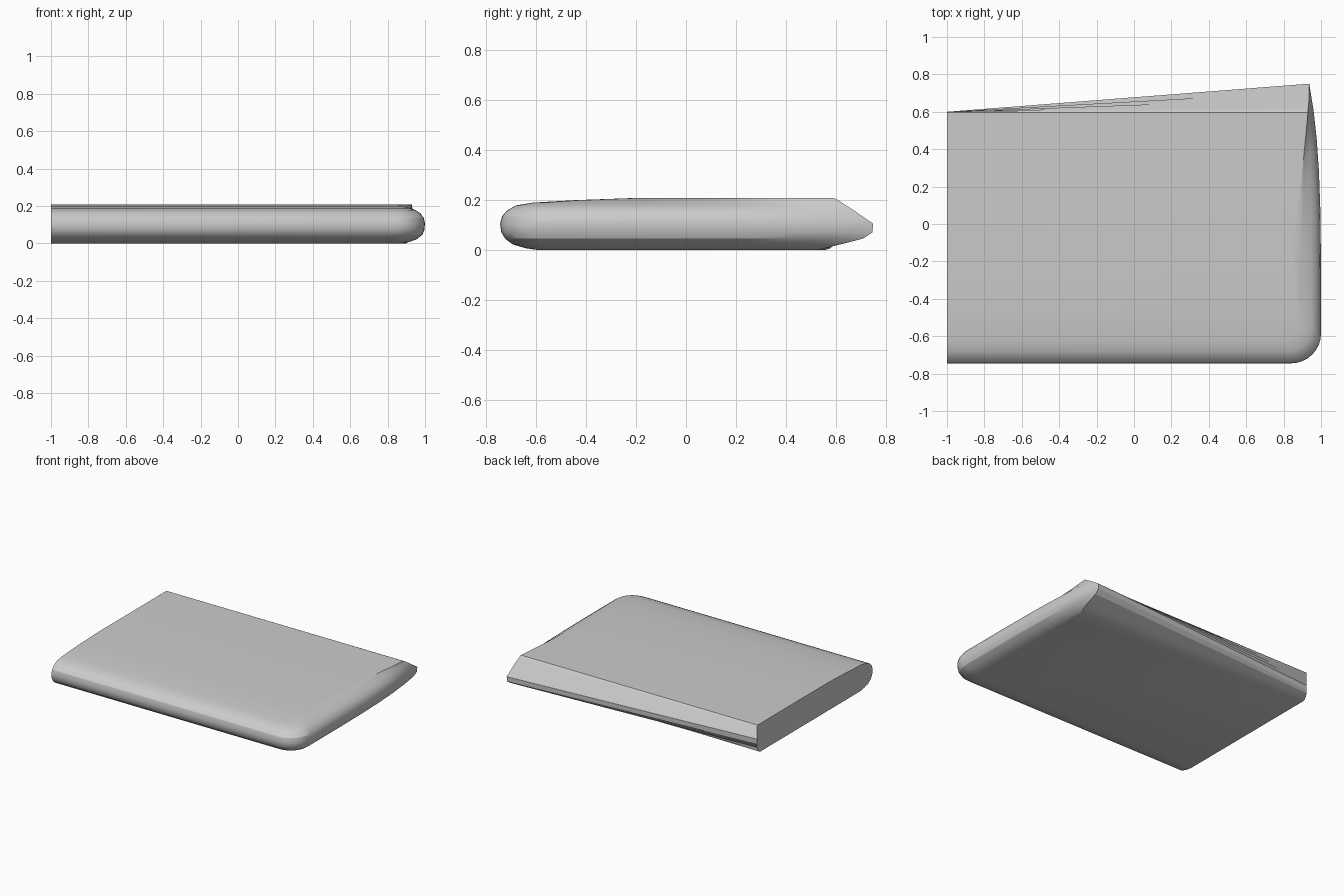
import bpy, bmesh, math

if "Cube" in bpy.data.objects:
    bpy.data.objects.remove(bpy.data.objects["Cube"])

# Levels: z, front inset, right inset, back-right x, back-right y, back-left y, taper power
LEVELS = [
    (0.0, 0.145, 0.125, 0.90, 0.53, 0.56, 3),
    (0.007, 0.10, 0.085, 0.91, 0.56, 0.58, 4),
    (0.022, 0.05, 0.045, 0.92, 0.62, 0.593, 4),
    (0.045, 0.02, 0.015, 0.93, 0.71, 0.60, 4),
    (0.07, 0.005, 0.004, 0.935, 0.747, 0.60, 4),
    (0.105, 0.0, 0.0, 0.937, 0.75, 0.60, 4),
    (0.135, 0.008, 0.006, 0.936, 0.706, 0.60, 4),
    (0.16, 0.03, 0.024, 0.935, 0.67, 0.60, 4),
    (0.178, 0.065, 0.05, 0.934, 0.642, 0.60, 2),
    (0.189, 0.13, 0.09, 0.932, 0.625, 0.60, 1),
    (0.199, 0.30, 0.12, 0.93, 0.61, 0.60, 1),
    (0.207, 0.52, 0.145, 0.93, 0.595, 0.595, 1),
]


def outline(z, front, right, xb, yb, yl, power):
    """Closed plan outline of the slab at one height."""
    y0, x1 = -0.745 + front, 1 - right
    r = max(0.16 - 0.6 * front, 0.04)
    pts = [(-1, yl, z), (-1, y0, z)]
    for i in range(9):
        a = math.radians(-90 + i * 90 / 8)
        pts.append((x1 - r + r * math.cos(a), y0 + r + r * math.sin(a), z))
    for t in (0.3, 0.5, 0.65, 0.78, 0.89, 1):
        pts.append((x1 + (xb - x1) * t ** power, y0 + r + (yb - y0 - r) * t, z))
    return pts


# Loft the levels and cap them
bm = bmesh.new()
rings = [[bm.verts.new(p) for p in outline(*lv)] for lv in LEVELS]
for lo, hi in zip(rings, rings[1:]):
    n = len(lo)
    for i in range(n):
        j = (i + 1) % n
        bm.faces.new((lo[i], lo[j], hi[j], hi[i]))
bm.faces.new(list(reversed(rings[0])))
bm.faces.new(rings[-1])
bmesh.ops.recalc_face_normals(bm, faces=bm.faces)

mesh = bpy.data.meshes.new("rounded_slab")
bm.to_mesh(mesh)
bm.free()
slab = bpy.data.objects.new("rounded_slab", mesh)
bpy.context.collection.objects.link(slab)
bpy.context.view_layer.objects.active = slab
slab.select_set(True)
bpy.ops.object.shade_smooth_by_angle(angle=math.radians(25))
